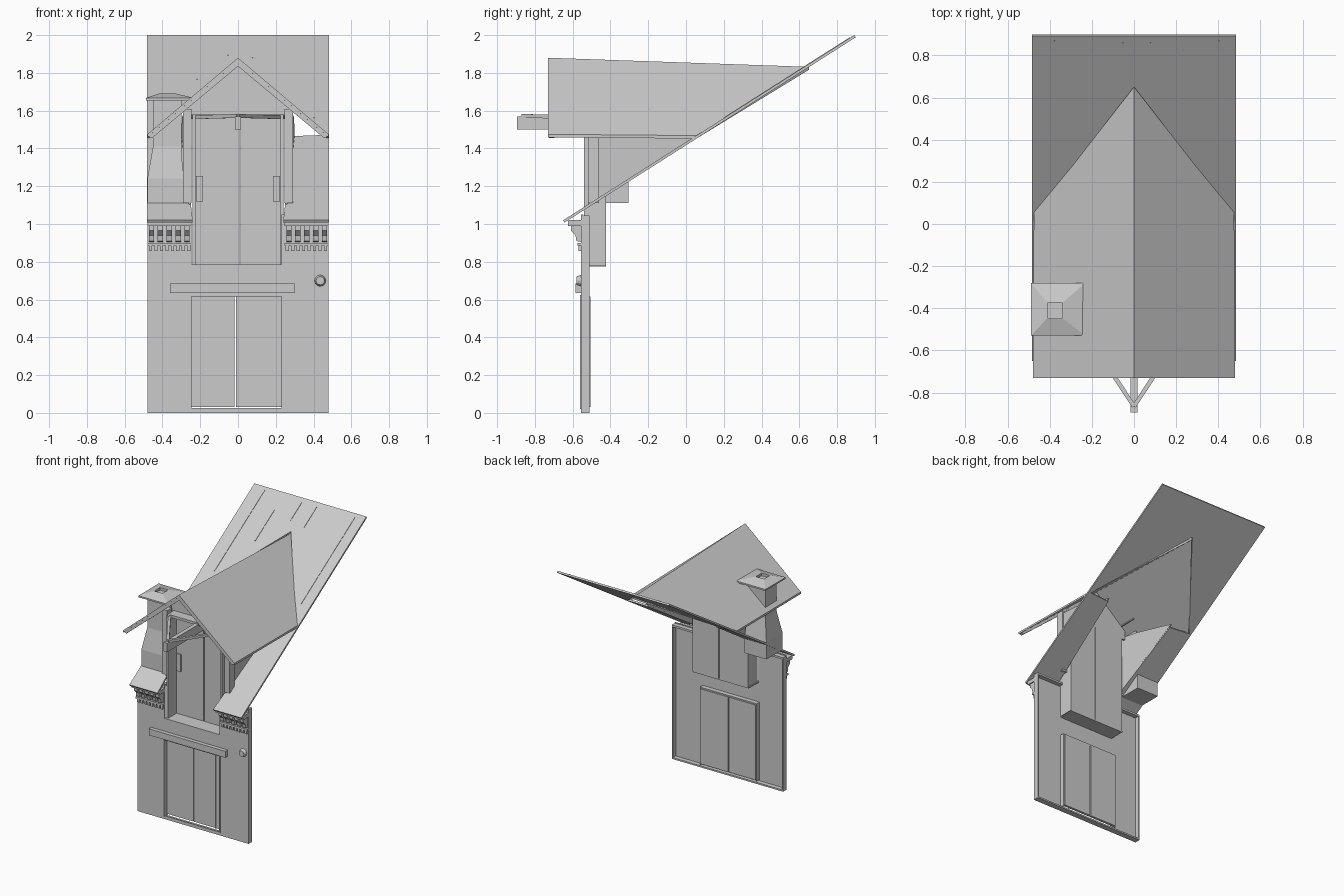
import bpy, bmesh
from math import pi
from mathutils import Vector, Matrix

cube = bpy.data.objects.get("Cube")
if cube:
    bpy.data.objects.remove(cube, do_unlink=True)

GREY = (0.6, 0.6, 0.6, 1)
mat = bpy.data.materials.new("plain grey")
mat.use_nodes = True
mat.diffuse_color = GREY
mat.node_tree.nodes["Principled BSDF"].inputs["Base Color"].default_value = GREY


def finish(name, bm):
    bmesh.ops.recalc_face_normals(bm, faces=bm.faces)
    me = bpy.data.meshes.new(name)
    bm.to_mesh(me)
    bm.free()
    me.materials.append(mat)
    ob = bpy.data.objects.new(name, me)
    bpy.context.collection.objects.link(ob)
    return ob


def prism(name, pts, vec):
    """Closed solid: a flat outline pushed along a vector."""
    bm = bmesh.new()
    face = bm.faces.new([bm.verts.new(p) for p in pts])
    res = bmesh.ops.extrude_face_region(bm, geom=[face], use_keep_orig=True)
    moved = [v for v in res["geom"] if isinstance(v, bmesh.types.BMVert)]
    bmesh.ops.translate(bm, verts=moved, vec=vec)
    return finish(name, bm)


def box(name, x0, x1, y0, y1, z0, z1):
    pts = [(x0, y0, z0), (x1, y0, z0), (x1, y1, z0), (x0, y1, z0)]
    return prism(name, pts, (0, 0, z1 - z0))


def beam(name, a, b, w):
    """Square bar between two points."""
    a, b = Vector(a), Vector(b)
    d = b - a
    bm = bmesh.new()
    bmesh.ops.create_cube(bm, size=1)
    m = Matrix.Translation((a + b) / 2) @ d.to_track_quat("Y", "Z").to_matrix().to_4x4()
    bmesh.ops.transform(bm, verts=bm.verts, matrix=m @ Matrix.Diagonal((w, d.length, w, 1)))
    return finish(name, bm)


def loft(name, rings, closed=False):
    """Stack of rectangles (cx, cy, half_x, half_y, z)."""
    bm = bmesh.new()
    loops = []
    for cx, cy, hx, hy, z in rings:
        loops.append([bm.verts.new((cx + sx * hx, cy + sy * hy, z))
                      for sx, sy in ((-1, -1), (1, -1), (1, 1), (-1, 1))])
    for lo, hi in zip(loops, loops[1:]):
        for i in range(4):
            j = (i + 1) % 4
            bm.faces.new((lo[i], lo[j], hi[j], hi[i]))
    bm.faces.new(loops[0])
    bm.faces.new(loops[-1])
    return finish(name, bm)


def roof_z(y):
    return 1.02 + (y + 0.65) * 0.636


FRONT, BACK = -0.555, -0.51
SKIN = FRONT + 0.01
LEFT, RIGHT = -0.245, 0.23

# Wall: thin front skin with a deeper rim, open at the back
box("wall_pier_right", -0.48, LEFT, FRONT, SKIN, 0, 1.05)
box("wall_pier_left", RIGHT, 0.48, FRONT, SKIN, 0, 1.05)
box("wall_band", LEFT, RIGHT, FRONT, SKIN, 0.62, 0.78)
box("wall_foot", LEFT, RIGHT, FRONT, SKIN, 0, 0.025)
box("wall_rim_bottom", -0.48, 0.48, FRONT, BACK, 0, 0.012)
for s in (-1, 1):
    box("wall_rim_side", s * 0.48, s * 0.47, FRONT, BACK, 0, 1.04)
    box("wall_rim_top", s * 0.245, s * 0.48, FRONT, BACK, 1.03, 1.045)

# Lower double door and its surround
box("door_jamb_right", LEFT - 0.008, LEFT, FRONT - 0.005, BACK, 0.02, 0.625)
box("door_jamb_left", RIGHT, RIGHT + 0.008, FRONT - 0.005, BACK, 0.02, 0.625)
box("door_head", LEFT, RIGHT, FRONT, BACK, 0.615, 0.625)
box("door_leaf_right", LEFT, -0.018, BACK - 0.015, BACK + 0.005, 0.03, 0.615)
box("door_leaf_left", -0.01, RIGHT, BACK - 0.015, BACK + 0.005, 0.03, 0.615)
for x in (LEFT + 0.055, RIGHT - 0.055):
    box("door_seam_plate", x - 0.003, x + 0.003, BACK - 0.019, BACK - 0.014, 0.03, 0.615)
box("lintel", -0.36, 0.30, -0.585, FRONT + 0.005, 0.635, 0.685)

# Round boss on the wall
bm = bmesh.new()
bmesh.ops.create_cone(bm, cap_ends=True, segments=12, radius1=0.032, radius2=0.022,
                      depth=0.03, matrix=Matrix.Translation((0.435, -0.565, 0.70))
                      @ Matrix.Rotation(pi / 2, 4, "X"))
finish("wall_boss", bm)

# Cornice: ledge, corbels, band and dentils on both sides
for s in (-1, 1):
    box("cornice_ledge", s * 0.245, s * 0.48, -0.625, FRONT, 0.99, 1.02)
    box("cornice_band", s * 0.245, s * 0.48, -0.575, FRONT, 0.885, 0.90)
    for i in range(5):
        x = s * (0.27 + i * 0.047)
        prof = [(FRONT, 0.905), (-0.58, 0.91), (-0.585, 0.94), (-0.61, 0.965),
                (-0.61, 0.99), (FRONT, 0.99)]
        prism("corbel", [(x - 0.014, y, z) for y, z in prof], (0.028, 0, 0))
    for i in range(8):
        x = s * (0.26 + i * 0.029)
        box("dentil", x - 0.009, x + 0.009, -0.57, FRONT, 0.858, 0.885)

# Main sloping roof with the opening for the dormer
outline = [(0.24, -0.65), (0.483, -0.65), (0.483, 0.892), (-0.483, 0.892), (-0.483, -0.65),
           (-0.24, -0.65), (-0.29, 0.05), (-0.46, 0.06), (0, 0.65), (0.46, 0.06), (0.29, 0.05)]
prism("main_roof", [(x, y, roof_z(y)) for x, y in outline], (0, 0.007, -0.012))

# Thin seams between the roof boards
for x, y0, y1 in ((-0.38, 0.25, 0.87), (-0.22, 0.52, 0.76), (-0.055, 0.72, 0.86),
                  (0.075, 0.7, 0.86), (0.4, 0.2, 0.87)):
    prism("roof_seam", [(x + dx, y, roof_z(y)) for dx, y in
                        ((0, y0), (0.005, y0), (0.005, y1), (0, y1))], (0, -0.001, 0.003))

# Dormer roof slopes and front rafters
for s in (-1, 1):
    prism("dormer_roof", [(0, -0.73, 1.88), (0, 0.65, 1.832), (s * 0.475, 0.055, 1.468),
                          (s * 0.48, -0.73, 1.475)], (0, 0, -0.016))
    prism("barge_rafter", [(0, -0.725, 1.864), (s * 0.475, -0.725, 1.463),
                           (s * 0.455, -0.725, 1.455), (0, -0.725, 1.835)], (0, 0.03, 0))

# Dormer loft door, gable and reveal
DY = -0.435
box("loft_door_right", -0.235, 0.008, DY, DY + 0.012, 0.78, 1.57)
box("loft_door_left", 0.014, 0.225, DY, DY + 0.012, 0.78, 1.57)
prism("gable_panel", [(-0.27, DY, 1.555), (0.27, DY, 1.555), (0.27, DY, 1.625),
                      (0, DY, 1.855), (-0.27, DY, 1.625)], (0, 0.012, 0))
box("loft_sill", LEFT, RIGHT, FRONT, DY + 0.012, 0.775, 0.785)
for s in (-1, 1):
    box("loft_jamb", s * 0.225, s * 0.24, -0.54, DY + 0.012, 0.78, 1.58)
    box("hinge_plate", s * 0.185, s * 0.222, DY - 0.008, DY, 1.12, 1.255)
    # Dormer cheek, following the slope of the main roof
    prism("dormer_cheek", [(s * 0.25, -0.52, roof_z(-0.52) - 0.01), (s * 0.29, 0.07, 1.475),
                           (s * 0.29, -0.02, 1.5), (s * 0.285, -0.3, 1.57),
                           (s * 0.27, -0.52, 1.6)], (s * 0.01, 0, 0))
    box("dormer_post", s * 0.247, s * 0.29, -0.52, -0.46, 1.11, 1.61)
    # Hoist brace running out to the beam tip
    beam("hoist_brace", (s * 0.24, -0.5, 1.565), (0, -0.865, 1.572), 0.02)
box("loft_head", -0.25, 0.25, -0.51, DY, 1.56, 1.58)
box("hoist_beam", -0.016, 0.016, -0.895, DY, 1.50, 1.57)

# Chimney: block, tapered shoulder, shaft and hipped cap with a flue
CX, CY = -0.375, -0.405
loft("chimney_stack", [(-0.385, CY, 0.095, 0.1, 1.11), (-0.385, CY, 0.095, 0.1, 1.24),
                       (CX, CY, 0.075, 0.07, 1.41), (CX, CY, 0.075, 0.07, 1.66)])
loft("chimney_cap", [(-0.36, CY, 0.128, 0.125, 1.655), (-0.36, CY, 0.128, 0.125, 1.667),
                     (CX, -0.41, 0.04, 0.04, 1.692), (CX, -0.41, 0.035, 0.035, 1.692),
                     (CX, -0.41, 0.035, 0.035, 1.672)])
